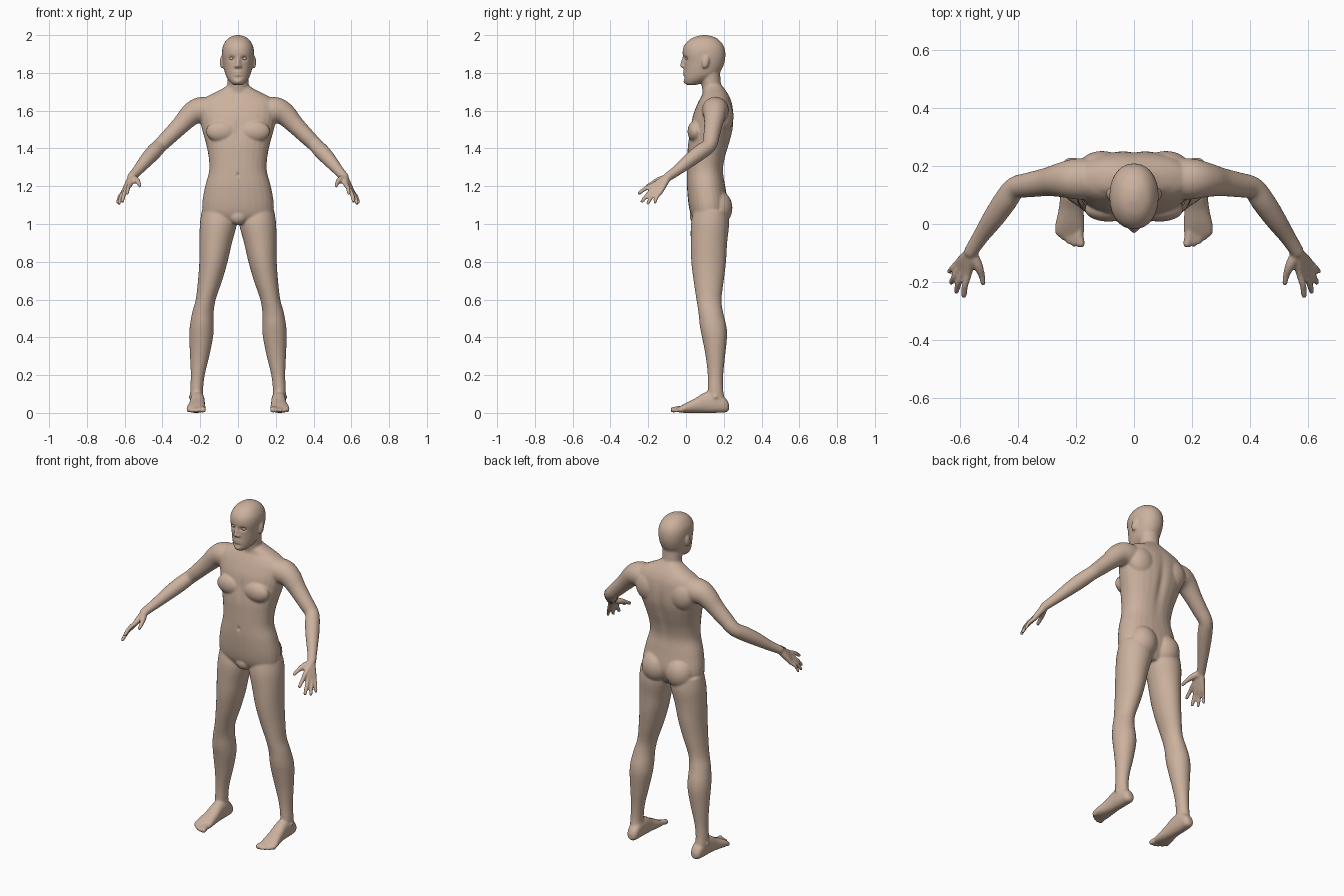
import bpy, bmesh, math
from mathutils import Vector, Matrix

bm = bmesh.new()
X, Y, Z = Vector((1, 0, 0)), Vector((0, 1, 0)), Vector((0, 0, 1))
N = 28


def smooth_rows(rows, steps=4):
    """Catmull-Rom interpolation through rows of numbers."""
    out = []
    for i in range(len(rows) - 1):
        p0, p1 = rows[max(i - 1, 0)], rows[i]
        p2, p3 = rows[i + 1], rows[min(i + 2, len(rows) - 1)]
        for k in range(steps):
            t = k / steps
            out.append([0.5 * (2 * b + (c - a) * t + (2 * a - 5 * b + 4 * c - d) * t * t
                               + (3 * b - a - 3 * c + d) * t ** 3)
                        for a, b, c, d in zip(p0, p1, p2, p3)])
    return out + [list(rows[-1])]


def loft(sections, power=2.0):
    """Skin closed rings given as (centre, u, v), with capped ends."""
    rings = []
    for c, u, v in sections:
        ring = []
        for k in range(N):
            a = 2 * math.pi * k / N
            ca, sa = math.cos(a), math.sin(a)
            e = 2 / power
            ring.append(bm.verts.new(c + u * math.copysign(abs(ca) ** e, ca)
                                     + v * math.copysign(abs(sa) ** e, sa)))
        rings.append(ring)
    for r, q in zip(rings, rings[1:]):
        for k in range(N):
            bm.faces.new((r[k], r[(k + 1) % N], q[(k + 1) % N], q[k]))
    bm.faces.new(rings[0][::-1])
    bm.faces.new(rings[-1])


def column(rows, s=1, power=2.0):
    """Upright loft; rows are z, centre x, half width, front y, back y."""
    loft([(Vector((s * cx, (f + b) / 2, z)), X * w, Y * ((b - f) / 2))
          for z, cx, w, f, b in smooth_rows(rows)], power)


def ball(c, r, tilt=0.0):
    m = Matrix.Translation(c) @ Matrix.Rotation(tilt, 4, 'X') @ Matrix.Diagonal((*r, 1))
    bmesh.ops.create_uvsphere(bm, u_segments=24, v_segments=14, radius=1, matrix=m)


def tube(rows, s=1):
    """Round limb; rows are x, y, z, radius. Ends are rounded with balls."""
    pts = smooth_rows(rows)
    cs = [Vector((s * p[0], p[1], p[2])) for p in pts]
    sec = []
    for i, c in enumerate(cs):
        d = (cs[min(i + 1, len(cs) - 1)] - cs[max(i - 1, 0)]).normalized()
        u = d.cross(Vector((0.3, 0.2, 1)) if abs(d.z) < 0.9 else X).normalized()
        sec.append((c, u * pts[i][3], d.cross(u) * pts[i][3]))
    loft(sec)
    for i in (0, -1):
        ball(cs[i], [pts[i][3]] * 3)


# torso
column([(1.00, 0, .09, .06, .18), (1.04, 0, .175, .03, .205), (1.10, 0, .190, .014, .222),
        (1.20, 0, .174, .005, .208), (1.28, 0, .153, .005, .197), (1.35, 0, .155, .007, .207),
        (1.42, 0, .168, .010, .228), (1.50, 0, .190, .022, .248), (1.57, 0, .203, .035, .252),
        (1.63, 0, .205, .058, .246), (1.665, 0, .180, .075, .235), (1.69, 0, .135, .088, .222),
        (1.715, 0, .085, .092, .205), (1.74, 0, .05, .10, .185)], power=2.25)
ball((0, .06, 1.04), (.05, .04, .045))

# neck
column([(1.64, 0, .07, .09, .21), (1.70, 0, .058, .088, .192), (1.75, 0, .056, .08, .184),
        (1.82, 0, .06, .07, .18)])

# head
column([(1.735, 0, .022, .008, .05), (1.745, 0, .036, -.004, .08), (1.765, 0, .053, -.010, .125),
        (1.79, 0, .066, -.011, .168), (1.82, 0, .074, -.011, .190), (1.86, 0, .081, -.012, .205),
        (1.90, 0, .085, -.018, .209), (1.935, 0, .082, -.014, .203), (1.962, 0, .070, .003, .187),
        (1.983, 0, .052, .030, .163), (1.995, 0, .028, .062, .132), (2.0, 0, .008, .085, .110)],
       power=2.15)
tube([(0, -.010, 1.885, .007), (0, -.018, 1.86, .009), (0, -.021, 1.838, .011)])

for s in (1, -1):
    ball((s * .012, -.013, 1.835), (.009, .011, .008))                 # nostril wing
    ball((s * .086, .103, 1.857), (.010, .019, .034), -.2)             # ear
    ball((s * .088, .05, 1.49), (.082, .042, .058))                    # chest muscle
    ball((s * .11, .19, 1.57), (.085, .062, .09))                      # shoulder blade
    ball((s * .080, .165, 1.085), (.086, .081, .095))                  # buttock

    # leg
    column([(1.07, .10, .092, .04, .22), (1.0, .104, .098, .026, .228), (.9, .118, .086, .025, .218),
            (.8, .130, .075, .028, .212), (.7, .148, .064, .04, .2), (.6, .171, .053, .055, .188),
            (.53, .186, .057, .066, .197), (.46, .192, .063, .073, .214), (.4, .195, .063, .085, .217),
            (.3, .203, .051, .104, .207), (.2, .213, .037, .115, .197), (.12, .219, .034, .115, .197),
            (.06, .217, .035, .11, .208), (.02, .215, .033, .10, .212)], s)

    # foot, lofted from heel to ball: y, centre x, half width, bottom, top
    loft([(Vector((s * cx, y, (b + t) / 2)), X * w, Z * ((t - b) / 2)) for y, cx, w, b, t in smooth_rows([
        (.228, .213, .014, .015, .045), (.212, .213, .031, .003, .075), (.16, .215, .037, 0, .115),
        (.10, .215, .039, 0, .108), (.05, .217, .043, 0, .078), (0, .221, .050, 0, .053),
        (-.03, .222, .050, .002, .036), (-.045, .221, .04, .006, .026)])], 2.3)
    for x0, x1, tip, r in ((.190, .184, -.067, .0155), (.208, .206, -.068, .011), (.225, .225, -.059, .011),
                           (.242, .244, -.046, .0105), (.257, .261, -.028, .0105)):
        tube([(x0, -.005, .022, r), (x0, (tip - .01) / 2, .021, r), (x1, tip, r + .001, r)], s)
    ball((s * .222, .155, .085), (.040, .02, .018))                    # ankle bones

    # arm
    tube([(.15, .155, 1.60, .072), (.205, .155, 1.60, .070), (.25, .152, 1.578, .060),
          (.30, .145, 1.527, .049), (.36, .135, 1.467, .043), (.41, .124, 1.418, .039),
          (.445, .078, 1.382, .041), (.485, .02, 1.338, .037), (.53, -.045, 1.285, .028),
          (.562, -.095, 1.25, .024)], s)

    # hand: each finger runs from the wrist through its knuckle to its tip
    wrist = (.563, -.098, 1.246)
    for knuckle, tip, r in (((.572, -.172, 1.207), (.586, -.248, 1.163), .0115),
                            ((.587, -.165, 1.187), (.612, -.232, 1.120), .0115),
                            ((.600, -.152, 1.174), (.630, -.202, 1.110), .011),
                            ((.609, -.135, 1.168), (.638, -.164, 1.115), .010)):
        w, k, t = Vector(wrist), Vector(knuckle), Vector(tip)
        m = (k + t) / 2 + Vector((.004, -.003, .004))
        tube([(*w, .020), (*w.lerp(k, .55), .0165), (*k, r + .002), (*m, r), (*t, r * .85)], s)
    tube([(.558, -.105, 1.243, .019), (.538, -.143, 1.232, .017), (.526, -.175, 1.217, .012),
          (.520, -.203, 1.203, .010)], s)

# fuse all parts into one skin
bmesh.ops.recalc_face_normals(bm, faces=bm.faces)
mesh = bpy.data.meshes.new("body")
bm.to_mesh(mesh)
bm.free()
body = bpy.data.objects.new("body", mesh)
bpy.context.collection.objects.link(body)
bpy.context.view_layer.objects.active = body
body.select_set(True)
rm = body.modifiers.new("fuse", 'REMESH')
rm.mode, rm.voxel_size = 'VOXEL', .006
sm = body.modifiers.new("soften", 'SMOOTH')
sm.factor, sm.iterations = .5, 5
for name in ("fuse", "soften"):
    bpy.ops.object.modifier_apply(modifier=name)

# sculpted details: centre, radii, push along y
dents = [((.033, -.008, 1.877), (.017, .03, .011), .012),     # eye sockets
         ((-.033, -.008, 1.877), (.017, .03, .011), .012),
         ((0, -.012, 1.798), (.022, .02, .013), -.007),       # lips
         ((0, -.016, 1.798), (.020, .02, .004), .005),        # mouth line
         ((0, -.008, 1.775), (.022, .02, .006), .004),        # below lips
         ((0, -.002, 1.752), (.020, .02, .012), -.006),       # chin
         ((0, .005, 1.26), (.006, .03, .010), .010),          # navel
         ((0, .01, 1.50), (.014, .05, .06), .006),            # breastbone
         ((0, .24, 1.45), (.022, .06, .15), -.010)]           # spine
for v in body.data.vertices:
    for c, r, push in dents:
        q = [(v.co[i] - c[i]) / r[i] for i in range(3)]
        if max(map(abs, q)) < 2.5:
            v.co.y += push * math.exp(-sum(k * k for k in q))
bpy.ops.object.shade_smooth()

# eyes
skin = bpy.data.materials.new("skin")
skin.diffuse_color = (.60, .44, .34, 1)
body.data.materials.append(skin)
for s, side in ((1, "left"), (-1, "right")):
    bpy.ops.mesh.primitive_uv_sphere_add(segments=20, ring_count=12, radius=.0125,
                                         location=(s * .033, .010, 1.876))
    eye = bpy.context.object
    eye.name = "eye_" + side
    eye.scale = (1.15, 1, .8)
    eye.data.materials.append(skin)
    bpy.ops.object.shade_smooth()
